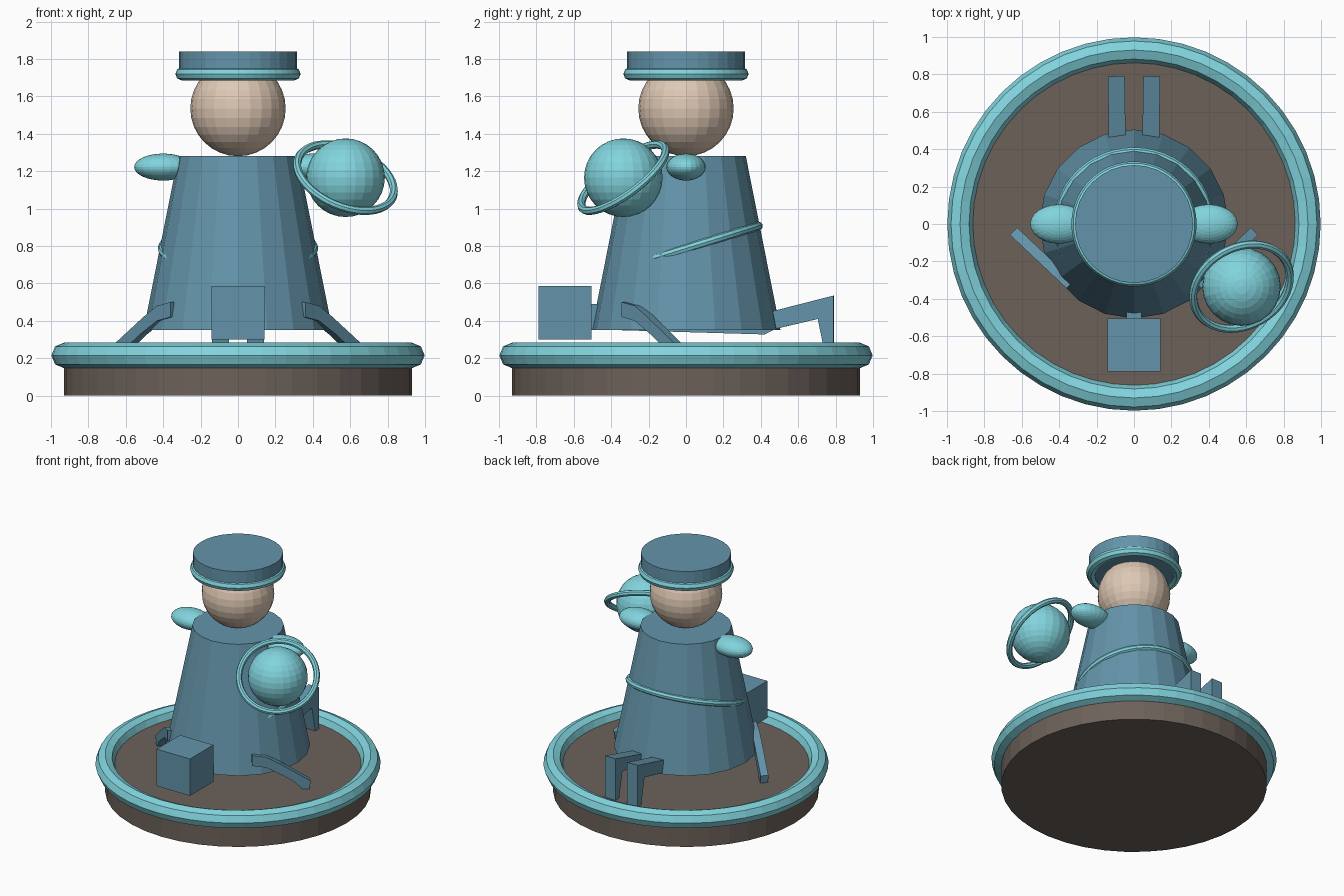
import bpy, bmesh, math
from mathutils import Vector

if "Cube" in bpy.data.objects:
    bpy.data.objects.remove(bpy.data.objects["Cube"])


def material(name, rgb):
    m = bpy.data.materials.new(name)
    m.diffuse_color = (*rgb, 1)
    m.use_nodes = True
    m.node_tree.nodes["Principled BSDF"].inputs["Base Color"].default_value = m.diffuse_color
    return m


BLUE = material("slate blue", (0.127, 0.296, 0.402))
CYAN = material("pale cyan", (0.223, 0.658, 0.730))
SKIN = material("skin", (0.730, 0.578, 0.456))
BROWN = material("dark brown", (0.150, 0.120, 0.102))


def finish(name, mat):
    ob = bpy.context.object
    ob.name = name
    ob.data.materials.append(mat)
    return ob


def frustum(name, mat, r1, r2, z1, z2, sides):
    bpy.ops.mesh.primitive_cone_add(vertices=sides, radius1=r1, radius2=r2,
                                    depth=z2 - z1, location=(0, 0, (z1 + z2) / 2))
    return finish(name, mat)


def ball(name, mat, loc, size):
    bpy.ops.mesh.primitive_uv_sphere_add(segments=24, ring_count=16, radius=1, location=loc)
    bpy.context.object.scale = size
    return finish(name, mat)


def ring(name, mat, loc, major, minor, rot=(0, 0, 0), segs=48, sides=8):
    bpy.ops.mesh.primitive_torus_add(major_radius=major, minor_radius=minor, location=loc,
                                     rotation=rot, major_segments=segs, minor_segments=sides)
    return finish(name, mat)


def box(name, mat, loc, size):
    bpy.ops.mesh.primitive_cube_add(size=1, location=loc)
    bpy.context.object.scale = size
    return finish(name, mat)


def slab(name, mat, profile, origin, direction, width):
    """Extrude a (distance, height) profile sideways around a vertical plane."""
    d = Vector(direction).normalized()
    side = Vector((-d.y, d.x, 0)) * width / 2
    o = Vector(origin)
    bm = bmesh.new()
    a, b = ([bm.verts.new(o + d * s + Vector((0, 0, z)) + side * k) for s, z in profile]
            for k in (-1, 1))
    bm.faces.new(a)
    bm.faces.new(b[::-1])
    n = len(a)
    for i in range(n):
        j = (i + 1) % n
        bm.faces.new((a[i], b[i], b[j], a[j]))
    bmesh.ops.recalc_face_normals(bm, faces=bm.faces)
    me = bpy.data.meshes.new(name)
    bm.to_mesh(me)
    bm.free()
    ob = bpy.data.objects.new(name, me)
    me.materials.append(mat)
    bpy.context.collection.objects.link(ob)
    return ob


# Stand with a rounded rim
frustum("stand", BROWN, 0.93, 0.93, 0, 0.215, 40)
ring("stand_rim", CYAN, (0, 0, 0.215), 0.93, 0.068)

# Robe with a tilted sash that shows at the back
frustum("robe", BLUE, 0.505, 0.32, 0.35, 1.28, 20)
ring("sash", CYAN, (0, 0, 0.787), 0.406, 0.023, (0.3, 0, 0))

# Head and hat
ball("head", SKIN, (0, 0, 1.535), (0.255,) * 3)
frustum("hat", BLUE, 0.315, 0.315, 1.70, 1.84, 32)
ring("hat_band", CYAN, (0, 0, 1.72), 0.30, 0.035)

# Ringed globe
globe = (0.575, -0.335, 1.165)
ball("globe", CYAN, globe, (0.21,) * 3)
ring("globe_ring", CYAN, globe, 0.273, 0.022, (0.6, 0.4, 0))

# Block in front and its short neck
box("front_block", BLUE, (0, -0.647, 0.443), (0.285, 0.285, 0.285))
box("block_neck", BLUE, (0, -0.48, 0.42), (0.08, 0.14, 0.14))

rear = [(-0.43, 0.352), (0.3, 0.41), (0.79, 0.535), (0.79, 0.215), (0.745, 0.215),
        (0.705, 0.41), (0.48, 0.357), (0.42, 0.327)]
front = [(-0.1, 0.5), (0, 0.48), (0.1, 0.42), (0.315, 0.275), (0.305, 0.215),
         (0.26, 0.215), (0.2, 0.275), (0.12, 0.33), (0, 0.40), (-0.1, 0.42)]
for s, label in ((-1, "left"), (1, "right")):
    # Shoulders, rear legs and front legs on both sides
    ball(label + "_shoulder", CYAN, (s * 0.4, 0, 1.222), (0.155, 0.105, 0.072))
    slab(label + "_rear_leg", BLUE, rear, (s * 0.083, 0, 0), (s * 0.015, 1, 0), 0.09)
    slab(label + "_front_leg", BLUE, front, (s * 0.415, -0.255, 0), (s * 0.72, 0.68, 0), 0.055)
